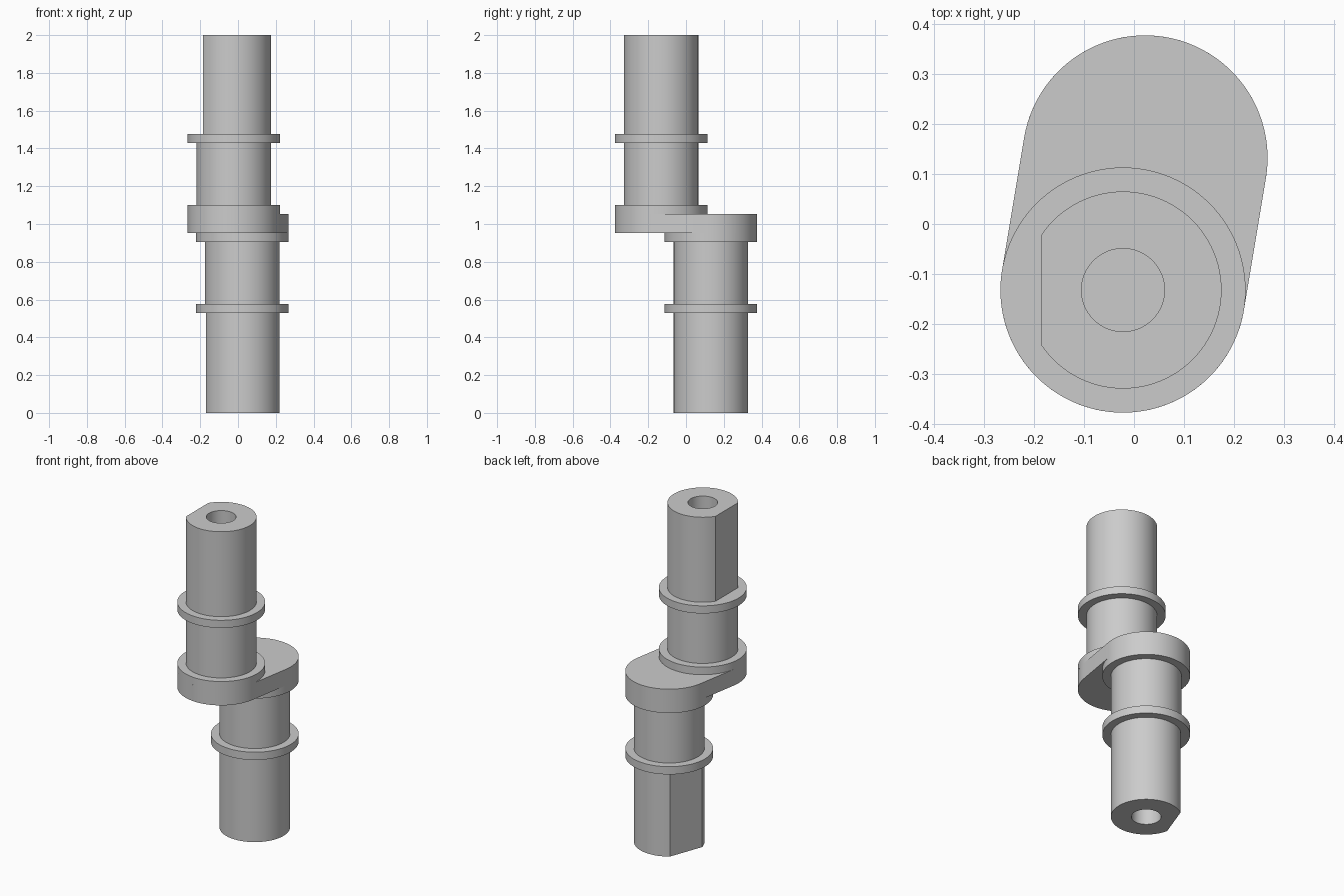
import bpy, bmesh, math
from mathutils import Vector

SEG = 96
FLAT_STEPS = 9              # half width of the shaft flat, in segments
R_SHAFT, R_COLLAR, R_HOLE = 0.197, 0.245, 0.083
WEB_Z = (0.953, 1.053)
OFFSET = Vector((0.022, 0.132))   # lower axis; the upper axis is its opposite

old = bpy.data.objects.get("Cube")
if old:
    bpy.data.objects.remove(old, do_unlink=True)

steel = bpy.data.materials.new("grey_steel")
steel.use_nodes = True
GREY = (0.6, 0.6, 0.6, 1)
steel.diffuse_color = GREY
steel.node_tree.nodes["Principled BSDF"].inputs["Base Color"].default_value = GREY


def finish(bm, name):
    bmesh.ops.recalc_face_normals(bm, faces=bm.faces[:])
    mesh = bpy.data.meshes.new(name)
    bm.to_mesh(mesh)
    bm.free()
    mesh.materials.append(steel)
    ob = bpy.data.objects.new(name, mesh)
    bpy.context.collection.objects.link(ob)
    bpy.ops.object.select_all(action='DESELECT')
    ob.select_set(True)
    bpy.context.view_layer.objects.active = ob
    bpy.ops.object.shade_smooth_by_angle(angle=math.radians(20))
    return ob


def flat_radius(r, step):
    """Radius of a round section cut by a flat centred on step 0."""
    k = min(step, SEG - step)
    if k >= FLAT_STEPS:
        return r
    turn = math.tau / SEG
    return r * math.cos(FLAT_STEPS * turn) / math.cos(k * turn)


def lathe(name, centre, profile, flat_angle):
    """Turn (radius, z, has_flat) points; the last ring is capped."""
    bm = bmesh.new()
    rings = []
    for r, z, has_flat in profile:
        ring = []
        for i in range(SEG):
            a = flat_angle + math.tau * i / SEG
            rr = flat_radius(r, i) if has_flat else r
            ring.append(bm.verts.new((centre.x + rr * math.cos(a),
                                      centre.y + rr * math.sin(a), z)))
        rings.append(ring)
    for lo, hi in zip(rings, rings[1:]):
        for i in range(SEG):
            j = (i + 1) % SEG
            bm.faces.new((lo[i], lo[j], hi[j], hi[i]))
    bm.faces.new(rings[-1])
    return finish(bm, name)


def half_profile(web, disc, collar_in, collar_out, end, hole_floor):
    """From the web outward to the shaft end, then down the blind hole."""
    return [(R_COLLAR, web, False), (R_COLLAR, disc, False),
            (R_SHAFT, disc, False), (R_SHAFT, collar_in, False),
            (R_COLLAR, collar_in, False), (R_COLLAR, collar_out, False),
            (R_SHAFT, collar_out, True), (R_SHAFT, end, True),
            (R_HOLE, end, False), (R_HOLE, hole_floor, False)]


# Upper and lower shafts, each with journal, collars, flat and centre hole
lathe("upper_shaft", -OFFSET,
      half_profile(WEB_Z[1], 1.10, 1.43, 1.477, 2.0, 1.65), math.radians(180))
lathe("lower_shaft", OFFSET,
      half_profile(WEB_Z[0], 0.906, 0.576, 0.528, 0.0, 0.35), math.radians(160))

# Crank web joining the two offset axes
bm = bmesh.new()
arm = math.atan2(OFFSET.y, OFFSET.x)
outline = []
for centre, start in ((OFFSET, arm - math.pi / 2), (-OFFSET, arm + math.pi / 2)):
    for i in range(SEG // 2 + 1):
        a = start + math.tau * i / SEG
        outline.append(bm.verts.new((centre.x + R_COLLAR * math.cos(a),
                                     centre.y + R_COLLAR * math.sin(a), WEB_Z[0])))
base = bm.faces.new(outline)
top = bmesh.ops.extrude_face_region(bm, geom=[base], use_keep_orig=True)["geom"]
bmesh.ops.translate(bm, vec=(0, 0, WEB_Z[1] - WEB_Z[0]),
                    verts=[v for v in top if isinstance(v, bmesh.types.BMVert)])
finish(bm, "crank_web")
